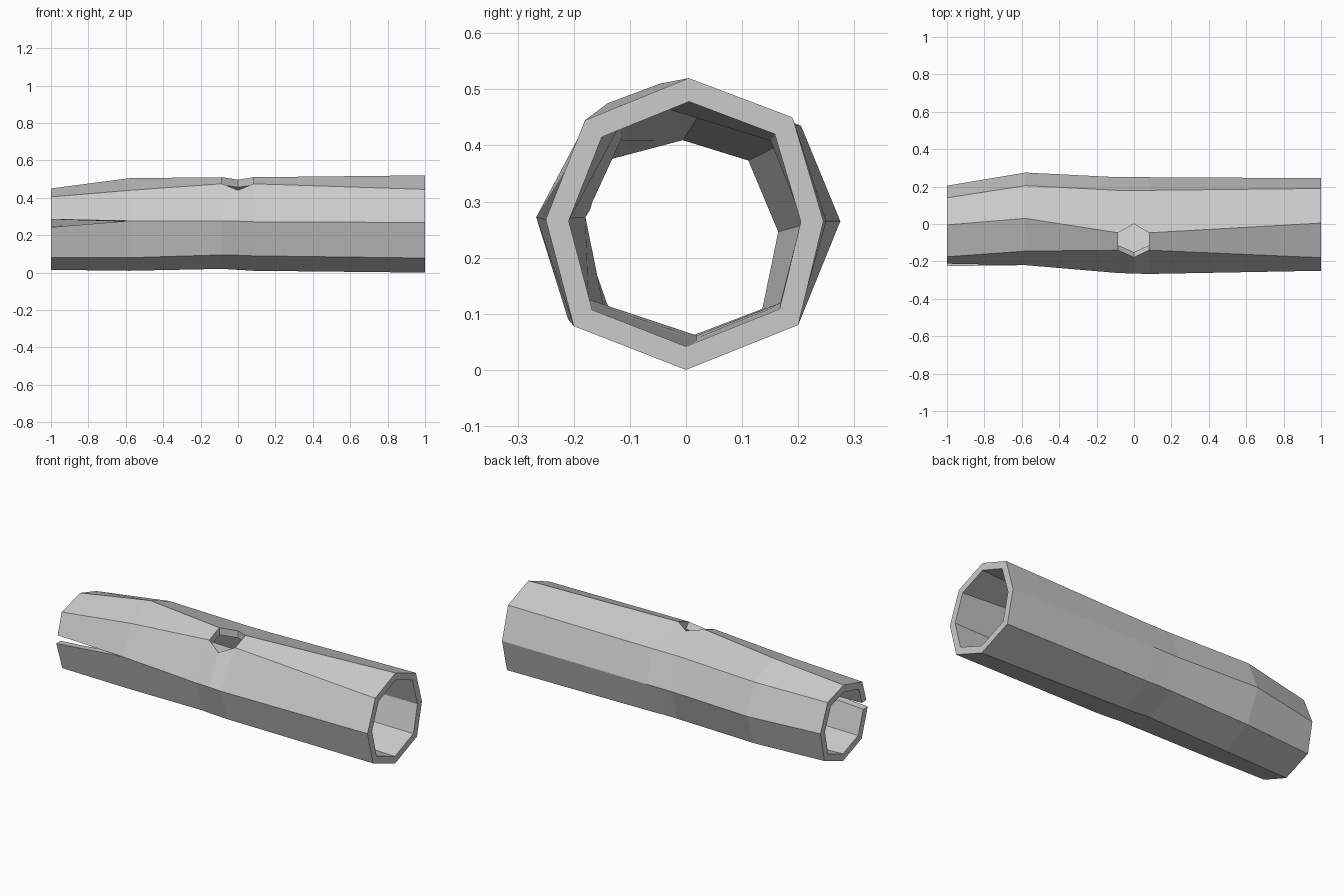
import bpy
import bmesh
from mathutils import Vector

default_cube = bpy.data.objects.get("Cube")
if default_cube:
    bpy.data.objects.remove(default_cube, do_unlink=True)

WALL = 0.039
# Cross-section corners as (y, z), in the order: bottom, back low, back middle,
# back high, top, front high, front middle, front low
SECTIONS = [
    (-1.0, [(0, .015), (.17, .08), (.205, .25), (.14, .405),
            (-.005, .45), (-.175, .405), (-.22, .263), (-.17, .08)]),
    (-.58, [(.02, .01), (.2, .08), (.275, .265), (.205, .435),
            (.03, .505), (-.145, .44), (-.22, .277), (-.18, .08)]),
    (-.085, [(.02, .02), (.2, .09), (.25, .265), (.18, .44),
             (-.047, .51), (-.14, .475), (-.262, .275), (-.205, .095)]),
    (0, [(.02, .015), (.2, .09), (.25, .265), (.18, .44),
         (0, .497), (-.178, .44), (-.265, .275), (-.21, .093)]),
    (.08, [(.02, .01), (.2, .088), (.25, .265), (.18, .44),
           (-.047, .51), (-.14, .475), (-.267, .272), (-.21, .09)]),
    (1.0, [(0, 0), (.2, .08), (.245, .265), (.19, .45),
           (.005, .52), (-.18, .445), (-.25, .268), (-.2, .078)]),
]
SIDES = 8
TOP, FRONT_MIDDLE = 4, 6


def inset(points, distance):
    """Move every corner inward so that the wall has an even thickness."""
    points = [Vector(p) for p in points]
    result = []
    for i, point in enumerate(points):
        before = (point - points[i - 1]).normalized()
        after = (points[(i + 1) % len(points)] - point).normalized()
        normal_a = Vector((-before.y, before.x))
        normal_b = Vector((-after.y, after.x))
        middle = (normal_a + normal_b).normalized()
        result.append(point + middle * distance / middle.dot(normal_a))
    return result


def add_rings(bm, distance):
    """Make one skin of the tube as a list of vertex rings."""
    return [[bm.verts.new((x, p[0], p[1])) for p in inset(points, distance)]
            for x, points in SECTIONS]


bm = bmesh.new()
outer = add_rings(bm, 0)
inner = add_rings(bm, WALL)

# Slit: the front middle corner of the first ring opens into two lips
upper_lip, lower_lip = {}, {}
for name, rings in (("outer", outer), ("inner", inner)):
    vert = rings[0][FRONT_MIDDLE]
    lower_lip[name] = bm.verts.new(vert.co + Vector((0, -.005, -.02)))
    vert.co += Vector((0, .008, .022))
    upper_lip[name] = vert


def corner(rings, name, ring, side, panel):
    """Pick the vertex of a panel, using the lower lip below the slit."""
    if ring == 0 and side == FRONT_MIDDLE and panel == FRONT_MIDDLE:
        return lower_lip[name]
    return rings[ring][side % SIDES]


# Outer and inner skins, leaving out the two panels at the top hole
for name, rings in (("outer", outer), ("inner", inner)):
    for ring in range(len(SECTIONS) - 1):
        for side in range(SIDES):
            if side == TOP and ring in (2, 3):
                continue
            bm.faces.new((corner(rings, name, ring, side, side),
                          corner(rings, name, ring, side + 1, side),
                          corner(rings, name, ring + 1, side + 1, side),
                          corner(rings, name, ring + 1, side, side)))

# Flat rims at both ends
for ring in (0, len(SECTIONS) - 1):
    for side in range(SIDES):
        bm.faces.new([corner(rings, name, ring, s, side) for rings, name, s in (
            (outer, "outer", side), (outer, "outer", side + 1),
            (inner, "inner", side + 1), (inner, "inner", side))])

# Walls of the slit
for lip in (upper_lip, lower_lip):
    bm.faces.new((lip["outer"], outer[1][FRONT_MIDDLE],
                  inner[1][FRONT_MIDDLE], lip["inner"]))

# Walls of the six-sided hole
loop = [(2, TOP), (3, TOP), (4, TOP), (4, TOP + 1), (3, TOP + 1), (2, TOP + 1)]
for (r1, s1), (r2, s2) in zip(loop, loop[1:] + loop[:1]):
    bm.faces.new((outer[r1][s1], outer[r2][s2], inner[r2][s2], inner[r1][s1]))

bmesh.ops.recalc_face_normals(bm, faces=bm.faces[:])
mesh = bpy.data.meshes.new("hollow_tube")
bm.to_mesh(mesh)
bm.free()
tube = bpy.data.objects.new("hollow_tube", mesh)
bpy.context.collection.objects.link(tube)

# Plain grey surface
grey = bpy.data.materials.new("light_grey")
grey.use_nodes = True
colour = (.6, .6, .6, 1)
grey.diffuse_color = colour
grey.node_tree.nodes["Principled BSDF"].inputs["Base Color"].default_value = colour
mesh.materials.append(grey)
